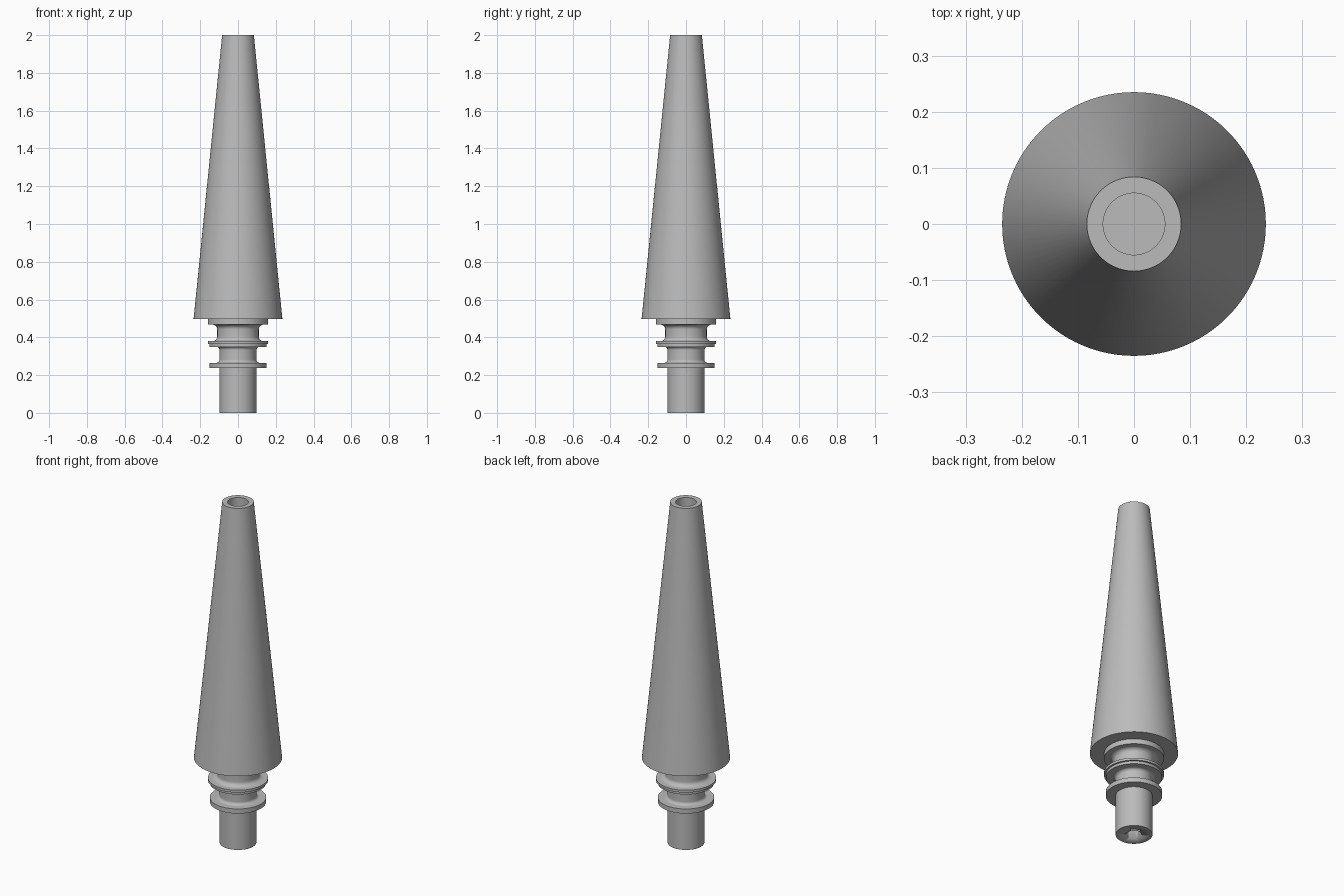
import bpy, bmesh, math

if "Cube" in bpy.data.objects:
    bpy.data.objects.remove(bpy.data.objects["Cube"], do_unlink=True)

SEGMENTS = 96

grey = bpy.data.materials.new("plain grey")
grey.use_nodes = True
grey.diffuse_color = (0.5, 0.5, 0.5, 1)
grey.node_tree.nodes["Principled BSDF"].inputs["Base Color"].default_value = (0.5, 0.5, 0.5, 1)


def finish(name, bm):
    """Turn a bmesh into a grey object with sharp rims and smooth sides."""
    bmesh.ops.recalc_face_normals(bm, faces=bm.faces)
    mesh = bpy.data.meshes.new(name)
    bm.to_mesh(mesh)
    bm.free()
    mesh.materials.append(grey)
    obj = bpy.data.objects.new(name, mesh)
    bpy.context.collection.objects.link(obj)
    bpy.ops.object.select_all(action="DESELECT")
    obj.select_set(True)
    bpy.context.view_layer.objects.active = obj
    bpy.ops.object.shade_smooth_by_angle(angle=math.radians(30))
    return obj


def lathe(name, profile):
    """Spin a (radius, height) profile that starts and ends on the axis."""
    bm = bmesh.new()
    verts = [bm.verts.new((r, 0, z)) for r, z in profile]
    edges = [bm.edges.new(pair) for pair in zip(verts, verts[1:])]
    bmesh.ops.spin(bm, geom=verts + edges, cent=(0, 0, 0), axis=(0, 0, 1),
                   angle=math.tau, steps=SEGMENTS)
    bmesh.ops.remove_doubles(bm, verts=bm.verts, dist=1e-5)
    return finish(name, bm)


def cove(r_end, r_mid, z0, z1, steps=12):
    """Hollow neck: quarter-round fillets at both ends of a straight waist."""
    f = r_end - r_mid
    angles = [i * math.pi / 2 / steps for i in range(steps + 1)]
    low = [(r_end - f * math.sin(a), z0 + f * (1 - math.cos(a))) for a in angles]
    return low + [(r, z0 + z1 - z) for r, z in reversed(low)]


# Long tapered sleeve with a blind bore in its top
lathe("tapered_sleeve", [(0, 0.497), (0.235, 0.497), (0.084, 2.0),
                         (0.055, 2.0), (0.055, 1.6), (0, 1.6)])

# Turned collar: lower flange, neck, stepped ring, neck, upper flange
collar = [(0, 0.238), (0.15, 0.238), (0.15, 0.265)]
collar += cove(0.115, 0.098, 0.265, 0.35)
collar += [(0.15, 0.35), (0.15, 0.366), (0.16, 0.366), (0.16, 0.38)]
collar += cove(0.135, 0.11, 0.38, 0.467)
collar += [(0.16, 0.467), (0.16, 0.497), (0, 0.497)]
lathe("turned_collar", collar)

# Shaft with a hexagonal socket in its foot
shaft = lathe("shaft", [(0, 0), (0.098, 0), (0.098, 0.238), (0, 0.238)])

bm = bmesh.new()
bmesh.ops.create_cone(bm, cap_ends=True, segments=6, radius1=0.045,
                      radius2=0.045, depth=0.3)
cutter = finish("socket_cutter", bm)
cutter.hide_render = True
cutter.hide_viewport = True

socket = shaft.modifiers.new("hex_socket", "BOOLEAN")
socket.operation = "DIFFERENCE"
socket.solver = "EXACT"
socket.object = cutter
